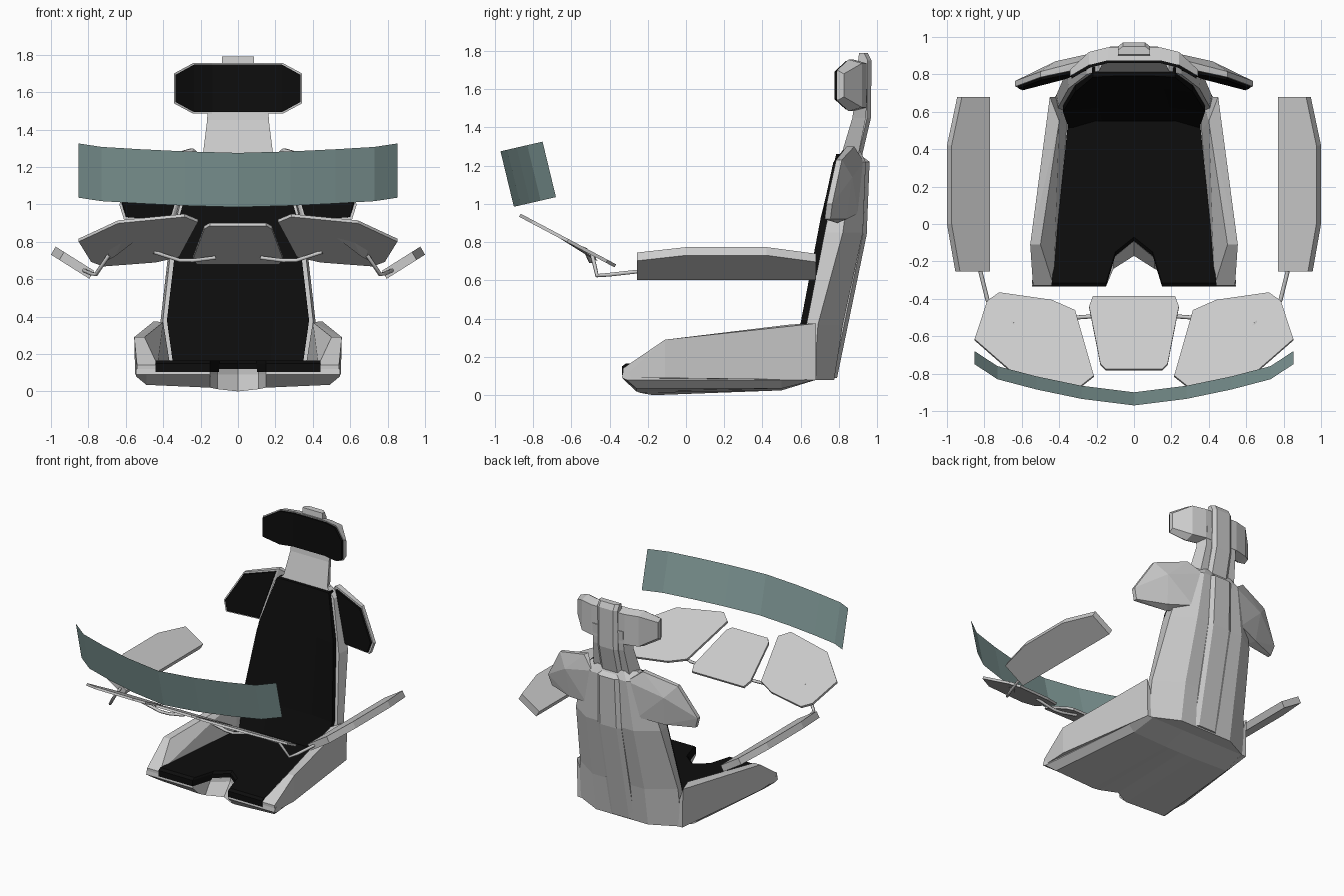
import bpy, bmesh
from mathutils import Vector

if "Cube" in bpy.data.objects:
    bpy.data.objects.remove(bpy.data.objects["Cube"])


def material(name, rgb):
    m = bpy.data.materials.new(name)
    m.diffuse_color = (*rgb, 1)
    m.use_nodes = True
    m.node_tree.nodes["Principled BSDF"].inputs["Base Color"].default_value = m.diffuse_color
    return m


BLACK = material("black_pad", (0.004, 0.004, 0.004))
TEAL = material("teal_glass", (0.23, 0.34, 0.33))


def finish(name, bm, mat=None, mirror=False):
    bmesh.ops.recalc_face_normals(bm, faces=bm.faces)
    me = bpy.data.meshes.new(name)
    bm.to_mesh(me)
    bm.free()
    ob = bpy.data.objects.new(name, me)
    bpy.context.collection.objects.link(ob)
    if mat:
        me.materials.append(mat)
    if mirror:
        mod = ob.modifiers.new("mirror", 'MIRROR')
        mod.use_mirror_merge = False
    return ob


def loft(name, rings, mat=None, mirror=False, closed=True):
    bm = bmesh.new()
    vs = [[bm.verts.new(p) for p in r] for r in rings]
    n = len(vs[0])
    for a, b in zip(vs, vs[1:]):
        for i in range(n if closed else n - 1):
            j = (i + 1) % n
            bm.faces.new((a[i], a[j], b[j], b[i]))
    if closed:
        bm.faces.new(vs[0])
        bm.faces.new(vs[-1])
    return finish(name, bm, mat, mirror)


def hull(name, pts, mat=None, mirror=False):
    bm = bmesh.new()
    for p in pts:
        bm.verts.new(p)
    res = bmesh.ops.convex_hull(bm, input=bm.verts)
    loose = [g for g in res["geom_interior"] if isinstance(g, bmesh.types.BMVert)]
    bmesh.ops.delete(bm, geom=loose, context='VERTS')
    bmesh.ops.dissolve_limit(bm, angle_limit=0.02, verts=bm.verts, edges=bm.edges)
    return finish(name, bm, mat, mirror)


def plate(name, pts, offset, mat=None, mirror=False):
    off = Vector(offset)
    return loft(name, [pts, [Vector(p) + off for p in pts]], mat, mirror)


def rod(name, pts, r=0.011):
    cu = bpy.data.curves.new(name, 'CURVE')
    cu.dimensions = '3D'
    cu.bevel_depth = r
    cu.bevel_resolution = 1
    cu.use_fill_caps = True
    sp = cu.splines.new('POLY')
    sp.points.add(len(pts) - 1)
    for q, p in zip(sp.points, pts):
        q.co = (*p, 1)
    ob = bpy.data.objects.new(name, cu)
    bpy.context.collection.objects.link(ob)
    ob.modifiers.new("mirror", 'MIRROR').use_mirror_merge = False


def both_sides(half):
    return [(-h[0], *h[1:]) for h in reversed(half) if h[0] > 0] + half


# Seat pan, lofted across x so the front notch follows the profiles
def taper(x, y):
    return x * (1 - 0.19 * max(0, y + 0.11) / 0.8)


pan = both_sides([(0, -0.09, -0.17, 0.0), (0.11, -0.18, -0.24, 0.012), (0.15, -0.33, -0.26, 0.02),
                  (0.49, -0.33, -0.26, 0.035), (0.545, -0.33, -0.31, 0.08)])
loft("seat_pan", [[(taper(x, y), y, z) for y, z in
                   ((0.68, 0.13), (yf, 0.12), (yf - 0.005, 0.09), (yb, zb), (0.5, max(zb, 0.025)), (0.68, 0.08))]
                  for x, yf, yb, zb in pan])

# Seat cushion
pad = both_sides([(0, -0.09), (0.10, -0.17), (0.15, -0.335), (0.44, -0.335)])
loft("seat_cushion", [[(x, yf, 0.105), (x, yf, 0.15), (x, yf + 0.02, 0.165),
                       (x * 0.8, 0.55, 0.165), (x * 0.8, 0.55, 0.105)] for x, yf in pad], BLACK)

# Side bolsters of the seat
hull("seat_bolster", [(0.44, -0.33, 0.1), (0.54, -0.33, 0.09), (0.54, -0.33, 0.14), (0.43, -0.33, 0.14),
                      (0.555, -0.11, 0.29), (0.50, -0.11, 0.29), (0.45, 0.68, 0.375), (0.40, 0.55, 0.37),
                      (0.36, 0.5, 0.12), (0.36, 0.68, 0.12), (0.445, 0.68, 0.08), (0.55, -0.11, 0.09)],
     mirror=True)

# Backrest shell: z, half width, front y, side y, back y, back half width
shell = [(0.08, 0.43, 0.58, 0.67, 0.775, 0.22), (0.37, 0.415, 0.63, 0.69, 0.82, 0.22),
         (0.85, 0.36, 0.725, 0.82, 0.925, 0.2), (1.22, 0.26, 0.80, 0.87, 0.94, 0.15),
         (1.28, 0.19, 0.82, 0.86, 0.91, 0.11)]
loft("backrest_shell", [[(-w * .97, f, z), (w * .97, f, z), (w, s, z), (b, k, z), (-b, k, z), (-w, s, z)]
                        for z, w, f, s, k, b in shell])

# Backrest cushion: z, half width, centre y, side y
back = [(0.13, 0.345, 0.55, 0.50), (0.38, 0.38, 0.62, 0.60), (0.93, 0.315, 0.725, 0.705), (1.26, 0.22, 0.79, 0.785)]
loft("backrest_cushion", [[(-w, s, z), (-w * .5, c, z), (w * .5, c, z), (w, s, z), (w, c + .05, z), (-w, c + .05, z)]
                          for z, w, c, s in back], BLACK)

# Spine strip running up the back to the head
spine = [(0.09, 0.70, 0.79, 0.1), (0.14, 0.70, 0.80, 0.1), (0.84, 0.85, 0.945, 0.1), (1.22, 0.88, 0.96, 0.09),
         (1.25, 0.85, 0.92, 0.09), (1.45, 0.90, 0.967, 0.085), (1.75, 0.90, 0.97, 0.085), (1.79, 0.905, 0.95, 0.085)]
loft("spine_strip", [[(-w, f, z), (w, f, z), (w, k - .02, z), (w * .7, k, z), (-w * .7, k, z), (-w, k - .02, z)]
                     for z, f, k, w in spine])

# Neck
loft("neck", [[(-w, f, z), (w, f, z), (w * .8, k, z), (-w * .8, k, z)] for z, f, k, w in
              [(1.25, 0.81, 0.90, 0.19), (1.45, 0.87, 0.94, 0.165), (1.6, 0.89, 0.95, 0.16)]])

# Headrest shell and its pad: x, front y, back y, low z, high z
head = both_sides([(0.14, 0.875, 0.945, 1.485, 1.755), (0.24, 0.85, 0.92, 1.485, 1.755),
                   (0.342, 0.79, 0.825, 1.54, 1.70)])
loft("headrest_shell", [[(x, f, a), (x, f, b), (x, k, b - .02), (x, k, a + .02)] for x, f, k, a, b in head])
loft("headrest_pad", [[(x * .98, f - .014, a + .008), (x * .98, f - .014, b - .008), (x * .98, f + .02, b - .008),
                       (x * .98, f + .02, a + .008)] for x, f, k, a, b in head], BLACK)

# Shoulder wings with black pads
wing = [(0.24, 0.84, 1.30), (0.50, 0.785, 1.23), (0.635, 0.735, 1.0), (0.61, 0.725, 0.92), (0.36, 0.79, 0.90)]
hull("shoulder_wing", wing + [(x, y + 0.03, z) for x, y, z in wing[1:4]] +
     [(0.15, 0.93, 1.22), (0.22, 0.90, 0.95), (0.25, 0.88, 1.30), (0.42, 0.87, 1.14), (0.40, 0.84, 0.92)], mirror=True)
mid = sum((Vector(p) for p in wing), Vector()) / 5
plate("shoulder_pad", [mid + (Vector(p) - mid) * 0.92 + Vector((-.004, -.014, 0)) for p in wing],
      (0.008, 0.025, 0), BLACK, True)

# Armrests, tilted up towards the outside
arm = [(0.77, -0.255), (0.93, -0.255), (0.975, 0.0), (0.975, 0.42), (0.92, 0.68), (0.77, 0.68)]
plate("armrest", [(x, y, 0.645 + (x - 0.77) * 0.63) for x, y in arm], (0.025, 0, -0.043), mirror=True)


# Control panels, all on one sloped plane
def slope(pts):
    return [(x, y, 0.692 - 0.53 * (y + 0.38)) for x, y in pts]


centre = [(-0.22, -0.385), (0.22, -0.385), (0.24, -0.44), (0.18, -0.745), (0.15, -0.775),
          (-0.15, -0.775), (-0.18, -0.745), (-0.24, -0.44)]
side = [(0.72, -0.365), (0.785, -0.41), (0.852, -0.615), (0.64, -0.80), (0.285, -0.865), (0.215, -0.81),
        (0.315, -0.46), (0.44, -0.405)]
plate("centre_panel", slope(centre), (0, -0.008, -0.016))
plate("side_panel", slope(side), (0, -0.008, -0.016), mirror=True)

# Connecting rods and panel bracket
rod("arm_rod", [(0.83, -0.22, 0.65), (0.785, -0.40, 0.63), (0.76, -0.465, 0.625), (0.69, -0.49, 0.73)])
rod("panel_rod", [(0.12, -0.48, 0.715), (0.24, -0.495, 0.70), (0.31, -0.50, 0.70), (0.45, -0.52, 0.745)])
hull("panel_bracket", [(0.70, -0.46, 0.70), (0.66, -0.50, 0.72), (0.53, -0.66, 0.82), (0.62, -0.62, 0.80),
                       (0.69, -0.55, 0.765), (0.65, -0.52, 0.77)], mirror=True)

# Curved display screen, a thin bent sheet
arc = both_sides([(0, -0.97), (0.28, -0.935), (0.52, -0.885), (0.73, -0.83), (0.852, -0.75)])
loft("display_screen", [[(x, y, 1.275 + (y + 0.97) * 0.23), (x, y + 0.07, 0.985 + (y + 0.97) * 0.23)]
                        for x, y in arc], TEAL, closed=False)
